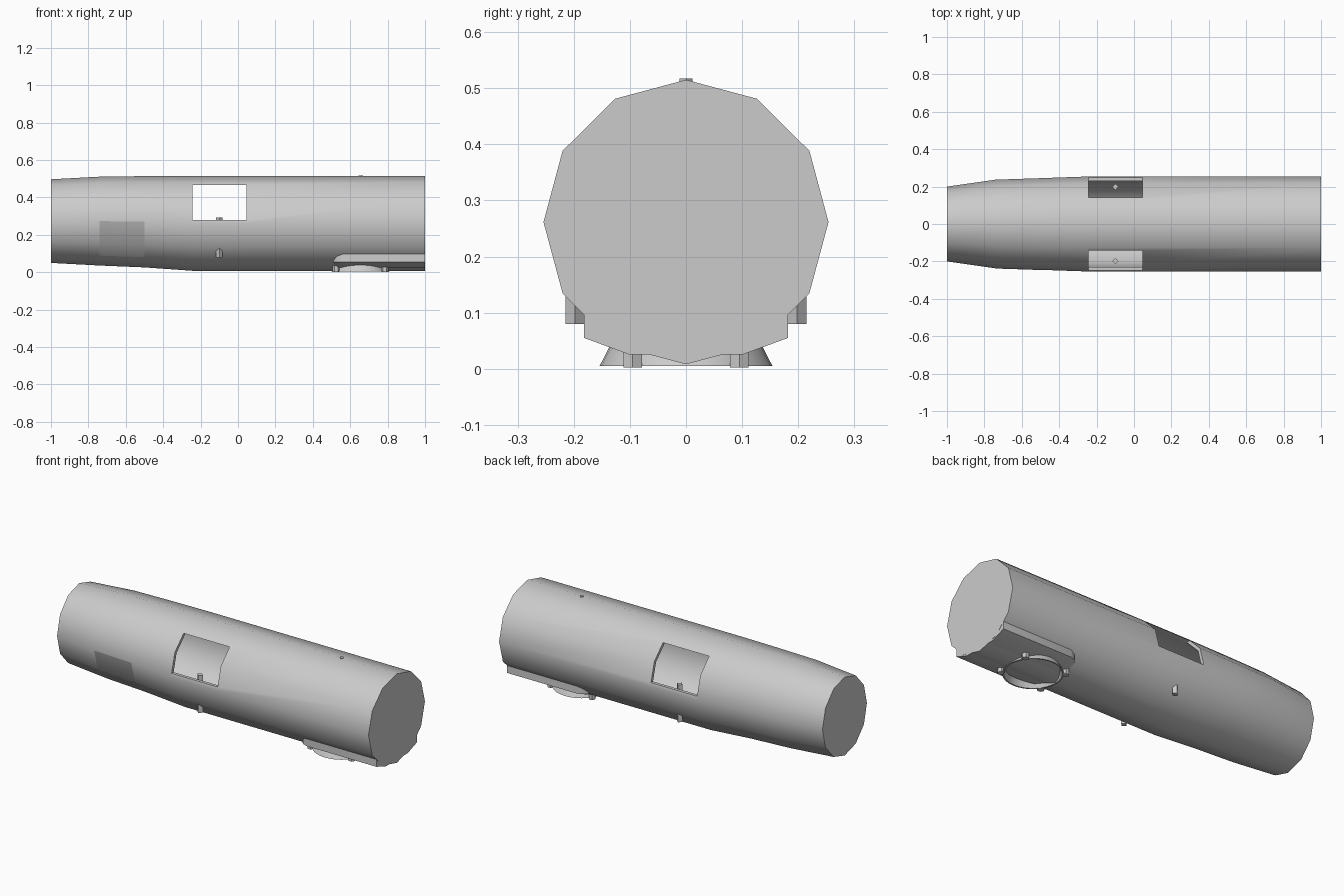
import bpy, bmesh, math
from mathutils import Vector

if "Cube" in bpy.data.objects:
    bpy.data.objects.remove(bpy.data.objects["Cube"])


def material(name, value):
    m = bpy.data.materials.new(name)
    m.use_nodes = True
    color = (value, value, value, 1)
    m.diffuse_color = color
    m.node_tree.nodes["Principled BSDF"].inputs["Base Color"].default_value = color
    return m


GREY = material("plain grey", 0.6)


def make(name, bm, mat=GREY, angle=40):
    bmesh.ops.recalc_face_normals(bm, faces=bm.faces)
    mesh = bpy.data.meshes.new(name)
    bm.to_mesh(mesh)
    bm.free()
    ob = bpy.data.objects.new(name, mesh)
    bpy.context.collection.objects.link(ob)
    mesh.materials.append(mat)
    smooth(ob, angle)
    return ob


def smooth(ob, angle):
    bpy.ops.object.select_all(action="DESELECT")
    ob.select_set(True)
    bpy.context.view_layer.objects.active = ob
    bpy.ops.object.shade_smooth_by_angle(angle=math.radians(angle))


def loft(rings, caps=True):
    bm = bmesh.new()
    loops = [[bm.verts.new(p) for p in ring] for ring in rings]
    n = len(loops[0])
    for a, b in zip(loops, loops[1:]):
        for i in range(n):
            j = (i + 1) % n
            bm.faces.new((a[i], a[j], b[j], b[i]))
    if caps:
        bm.faces.new(loops[0])
        bm.faces.new(loops[-1])
    return bm


def hull_ring(x, half_width, bottom, top, wall=0):
    mid, half = (top + bottom) / 2, (top - bottom) / 2 - wall
    steps = [math.tau * i / 12 for i in range(12)]
    return [(x, (half_width - wall) * math.sin(t), mid + half * math.cos(t)) for t in steps]


def subtract(ob, cutter):
    cutter.hide_render = True
    cutter.hide_set(True)
    mod = ob.modifiers.new("cut", "BOOLEAN")
    mod.object = cutter
    mod.solver = "EXACT"
    bpy.context.view_layer.objects.active = ob
    bpy.ops.object.modifier_apply(modifier="cut")
    bpy.data.objects.remove(cutter)


def box(name, low, high):
    bm = bmesh.new()
    bmesh.ops.create_cube(bm, size=1)
    for v in bm.verts:
        v.co = Vector(h if c > 0 else l for c, l, h in zip(v.co, low, high))
    return make(name, bm)


# Hollow twelve-sided fuselage, tapering towards -x
STATIONS = [(-1, 0.2, 0.05, 0.497), (-0.74, 0.237, 0.036, 0.511),
            (-0.5, 0.245, 0.026, 0.514), (-0.245, 0.254, 0.008, 0.515),
            (0.045, 0.254, 0.008, 0.515), (1, 0.254, 0.008, 0.515)]
hull = make("fuselage", loft([hull_ring(*s) for s in STATIONS]))
inside = [hull_ring(s[0] * 0.985, *s[1:], wall=0.018) for s in STATIONS]
subtract(hull, make("cavity_cutter", loft(inside)))

# Side openings straight through both walls
subtract(hull, box("opening_cutter", (-0.244, -0.4, 0.28), (0.046, 0.4, 0.467)))
smooth(hull, 40)

# Pale panel on the front side, following the hull facets
panel_rings = []
for x, w, b, t in STATIONS[1:3]:
    ring = hull_ring(x, w + 0.001, b - 0.001, t + 0.001)
    facet = ring[9:6:-1]
    low = Vector(facet[1]).lerp(Vector(facet[2]), 0.75)
    panel_rings.append([facet[0], facet[1], low])
bm = bmesh.new()
rows = [[bm.verts.new(p) for p in r] for r in panel_rings]
for i in range(2):
    bm.faces.new((rows[0][i], rows[1][i], rows[1][i + 1], rows[0][i + 1]))
make("side_panel", bm, material("panel grey", 0.55))

# Belly fairing that runs out to the wide end, with a rounded leading edge
half = [(0.1, 0.025), (0.182, 0.055), (0.182, 0.13)]
profile = half + [(-y, z) for y, z in reversed(half)]
fair_rings = []
for x, k in ((0.51, 0.82), (0.53, 0.94), (0.56, 1), (0.9995, 1)):
    fair_rings.append([(x, y * k, z) for y, z in profile])
make("belly_fairing", loft(fair_rings))


def circle(x, r, z, n):
    return [(x + r * math.cos(math.tau * i / n), r * math.sin(math.tau * i / n), z)
            for i in range(n)]


# Flared collar under the belly, open below
collar = [(0.13, 0.05), (0.135, 0.042), (0.154, 0.005), (0.146, 0.005), (0.125, 0.045)]
make("belly_collar", loft([circle(0.655, r, z, 32) for r, z in collar], caps=False))


def post(name, x, y, low, high, r, n):
    rings = [[(px, py + y, z) for px, py, z in circle(x, r, z, n)] for z in (low, high)]
    make(name, loft(rings), angle=30)


# Small posts: one at each opening, four round the collar, one on top
for side, sy in (("right", -1), ("left", 1)):
    post("opening_post_" + side, -0.1, sy * 0.198, 0.08, 0.293, 0.017, 4)
    for end, sx in (("inner", -1), ("outer", 1)):
        post(f"collar_post_{end}_{side}", 0.655 + sx * 0.13, sy * 0.095, 0.002, 0.05, 0.019, 6)
post("top_post", 0.655, 0, 0.49, 0.517, 0.012, 4)
